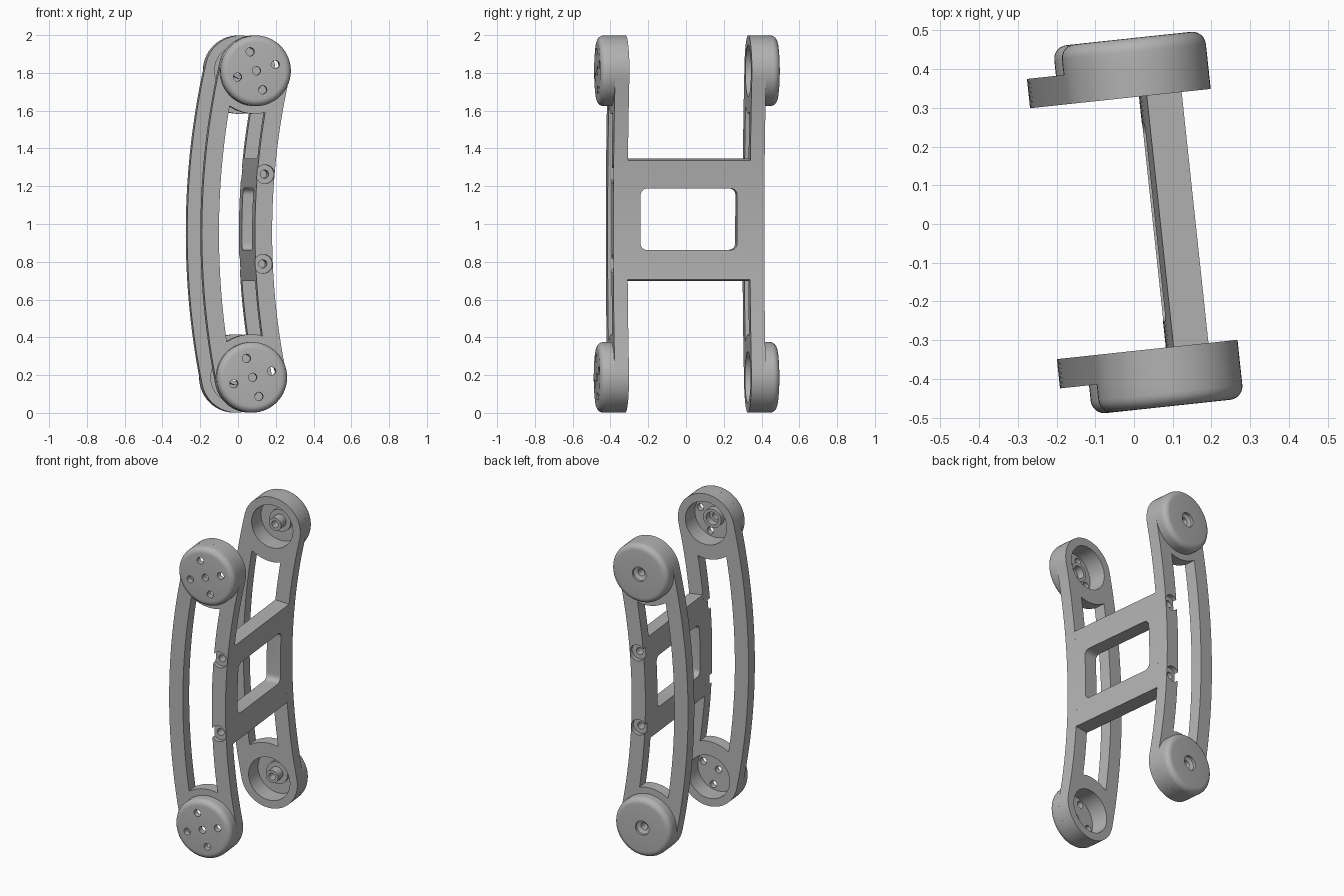
import bpy, bmesh, math
from math import sin, cos, pi, asin, sqrt, radians
from mathutils import Matrix

if "Cube" in bpy.data.objects:
    bpy.data.objects.remove(bpy.data.objects["Cube"])

R, UC = 3.91, 3.862            # arm centreline radius and arc centre x
HALF = 0.8115                  # pivot height above / below z = 1
A = asin(HALF / R)             # arm half angle
PU = UC - R * cos(A)           # pivot x
RD = 0.187                     # pivot disc radius
IN, FACE, OUT = 0.326, 0.402, 0.478   # arm inner face, arm outer face, disc outer face

grey = bpy.data.materials.new("plain_grey")
grey.diffuse_color = (0.45, 0.45, 0.45, 1)
grey.use_nodes = True
grey.node_tree.nodes["Principled BSDF"].inputs["Base Color"].default_value = grey.diffuse_color


def make(name, bm):
    bmesh.ops.remove_doubles(bm, verts=bm.verts, dist=1e-5)
    bmesh.ops.recalc_face_normals(bm, faces=bm.faces)
    me = bpy.data.meshes.new(name)
    bm.to_mesh(me)
    bm.free()
    me.materials.append(grey)
    ob = bpy.data.objects.new(name, me)
    bpy.context.collection.objects.link(ob)
    return ob


def prism(name, pts, a, b, axis="y"):
    """Extrude a closed outline (h, z) along y, or along x."""
    bm = bmesh.new()
    put = (lambda h, z, d: (h, d, z)) if axis == "y" else (lambda h, z, d: (d, h, z))
    lo = [bm.verts.new(put(h, z, a)) for h, z in pts]
    hi = [bm.verts.new(put(h, z, b)) for h, z in pts]
    n = len(pts)
    bm.faces.new(lo)
    bm.faces.new(hi)
    for i in range(n):
        j = (i + 1) % n
        bm.faces.new((lo[i], lo[j], hi[j], hi[i]))
    return make(name, bm)


def lathe(name, prof, cu, cz, side, seg=56):
    """Spin a closed (radius, depth) profile about a y axis line."""
    bm = bmesh.new()
    rings = []
    for k in range(seg):
        t = 2 * pi * k / seg
        rings.append([bm.verts.new((cu + r * cos(t), side * d, cz + r * sin(t))) for r, d in prof])
    n = len(prof)
    for k in range(seg):
        p, q = rings[k], rings[(k + 1) % seg]
        for i in range(n):
            j = (i + 1) % n
            if prof[i][0] == 0 and prof[j][0] == 0:
                continue
            bm.faces.new((p[i], p[j], q[j], q[i]))
    bmesh.ops.remove_doubles(bm, verts=bm.verts, dist=1e-5)
    bmesh.ops.dissolve_degenerate(bm, edges=bm.edges, dist=1e-6)
    return make(name, bm)


def cut(ob, cutters):
    for c in cutters:
        c.hide_render = True
        m = ob.modifiers.new("cut", "BOOLEAN")
        m.operation, m.solver, m.object = "DIFFERENCE", "EXACT", c


def arc(r, a0, a1, n=24):
    return [(UC - r * cos(a0 + (a1 - a0) * i / n), 1 + r * sin(a0 + (a1 - a0) * i / n))
            for i in range(n + 1)]


def band(half, am, rad, t0, t1, n):
    """Curved band outline closed at both ends by arcs about the pivots."""
    top = [(PU + rad * cos(t0 + (t1 - t0) * i / n), 1 + HALF + rad * sin(t0 + (t1 - t0) * i / n))
           for i in range(1, n)]
    bottom = [(u, 2 - z) for u, z in reversed(top)]
    return arc(R + half, -am, am) + top + arc(R - half, am, -am) + bottom


BAR = 0.096                    # half width of the slot between the two bars
SLOT = 0.228
turn = asin(BAR / SLOT)
arm_outline = band(RD, A, RD, pi - A, -A, 28)
slot_outline = band(BAR, A - sqrt(SLOT ** 2 - BAR ** 2) / R, SLOT,
                    -pi / 2 - A - turn, -pi / 2 - A + turn, 10)

# disc profiles: cup rim and rounded outer edge, then three kinds of centre
F = 0.035
rim = [(0.137, 0.44), (0.137, FACE), (RD, FACE)]
rim += [(RD - F + F * cos(t), OUT - F + F * sin(t)) for t in [i * pi / 12 for i in range(7)]]
plain_hub = [(0.022, 0.44)] + rim + [(0.022, OUT)]
ring_hub = [(0.022, 0.445), (0.04, 0.445), (0.04, 0.40), (0.06, 0.40), (0.06, 0.44)] + rim + [(0.022, OUT)]
tube_hub = [(0.022, 0.36), (0.04, 0.36), (0.04, 0.42), (0.07, 0.42), (0.07, 0.44)] + rim \
    + [(0.045, OUT), (0.045, 0.462), (0.022, 0.452)]


def plug(r, a, b):
    return [(0, a), (r, a), (r, b), (0, b)]


parts, helpers, screw_cutters = [], [], []
for side, word in ((-1, "front"), (1, "back")):
    # curved arm with slot, cup openings and counterbored screw holes
    arm = prism(word + "_arm", arm_outline, side * IN, side * FACE)
    cutters = [prism("slot_cutter", slot_outline, side * 0.2, side * 0.5)]
    for z in (0.79, 1.265):
        u = UC - (R - 0.141) * cos((z - 1) / R)
        c = lathe("screw_cutter", [(0, 0.28), (0.022, 0.28), (0.022, 0.375), (0.05, 0.375),
                                   (0.05, 0.45), (0, 0.45)], u - 0.004, z, side, 32)
        cutters.append(c)
        screw_cutters.append(c)
    for sz, level in ((1, "upper"), (-1, "lower")):
        cz = 1 + sz * HALF
        cutters.append(lathe("cup_cutter", plug(0.137, 0.2, 0.5), PU, cz, side))
        # pivot disc
        prof = tube_hub if side > 0 else (ring_hub if sz > 0 else plain_hub)
        disc = lathe(word + "_" + level + "_disc", prof, PU, cz, side)
        if side < 0:
            holes = [lathe("bolt_cutter", plug(0.022, 0.42, 0.5),
                           PU + 0.106 * cos(radians(19 + 90 * k)),
                           cz + 0.106 * sin(radians(19 + 90 * k)), side, 24) for k in range(4)]
            cut(disc, holes)
            helpers += holes
        parts.append(disc)
    cut(arm, cutters)
    helpers += cutters
    parts.append(arm)

# cross plate following the right-hand bars, with a rounded window
a0, a1 = asin((0.692 - 1) / R), asin((1.356 - 1) / R)
cross = prism("cross_plate", arc(R - BAR, a0, a1, 12) + arc(R - RD, a1, a0, 12), -IN, IN)
window = []
for cx, cz, q in ((1, 1, 0), (-1, 1, 1), (-1, -1, 2), (1, -1, 3)):
    for i in range(7):
        t = q * pi / 2 + i * pi / 12
        window.append((cx * 0.222 + 0.035 * cos(t), 1.027 + cz * 0.128 + 0.035 * sin(t)))
win = prism("window_cutter", window, -0.1, 0.4, "x")
cut(cross, [win] + screw_cutters)
helpers.append(win)
parts.append(cross)

# apply the cuts, smooth, then lean and turn the whole link
bpy.context.view_layer.update()
dg = bpy.context.evaluated_depsgraph_get()
baked = [(ob, bpy.data.meshes.new_from_object(ob.evaluated_get(dg))) for ob in parts]
pose = (Matrix.Rotation(radians(6.1), 4, "Z") @ Matrix.Translation((0, 0, 1))
        @ Matrix.Rotation(0.0123, 4, "Y") @ Matrix.Translation((0, 0, -1)))
for ob, me in baked:
    ob.modifiers.clear()
    ob.data = me
    me.shade_smooth()
    me.set_sharp_from_angle(angle=radians(30))
    ob.matrix_world = pose
for h in helpers:
    bpy.data.objects.remove(h)
